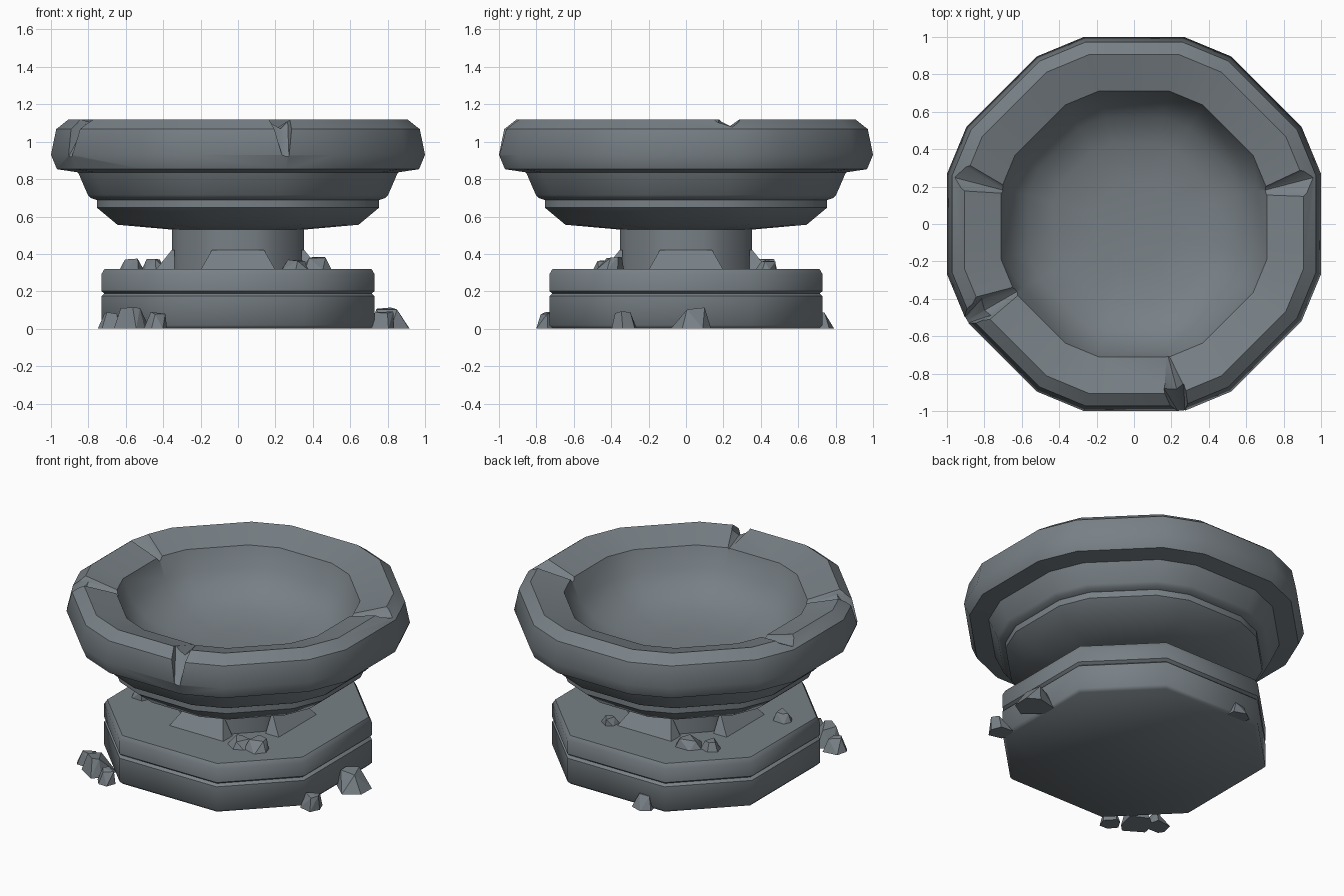
import bpy, bmesh, math, random
from mathutils import Vector

if "Cube" in bpy.data.objects:
    bpy.data.objects.remove(bpy.data.objects["Cube"])

random.seed(4)
stone = bpy.data.materials.new("blue_grey_stone")
stone.diffuse_color = (0.188, 0.217, 0.238, 1)
stone.use_nodes = True
stone.node_tree.nodes["Principled BSDF"].inputs["Base Color"].default_value = stone.diffuse_color

ANG8 = [90 * q + a for q in range(4) for a in (25.9, 64.1)]
ANG16 = [90 * q + a for q in range(4) for a in (15, 30, 60, 75)]


def finish(bm, name, smooth=None):
    bmesh.ops.recalc_face_normals(bm, faces=bm.faces)
    me = bpy.data.meshes.new(name)
    bm.to_mesh(me)
    bm.free()
    ob = bpy.data.objects.new(name, me)
    bpy.context.collection.objects.link(ob)
    me.materials.append(stone)
    if smooth:
        shade(ob, smooth)
    return ob


def shade(ob, deg):
    bpy.ops.object.select_all(action='DESELECT')
    ob.select_set(True)
    bpy.context.view_layer.objects.active = ob
    bpy.ops.object.shade_smooth_by_angle(angle=math.radians(deg))


def stack(name, profile, angles, smooth=None):
    """Closed solid from (half width, z) rings, capped at both ends."""
    bm = bmesh.new()
    k = 1 / math.cos(math.radians(angles[0]))
    rings = [[bm.verts.new((r * k * math.cos(math.radians(a)),
                            r * k * math.sin(math.radians(a)), z)) for a in angles]
             for r, z in profile]
    n = len(angles)
    for lo, hi in zip(rings, rings[1:]):
        for i in range(n):
            bm.faces.new((lo[i], lo[(i + 1) % n], hi[(i + 1) % n], hi[i]))
    bm.faces.new(rings[0])
    bm.faces.new(rings[-1])
    return finish(bm, name, smooth)


def hull(name, pts):
    bm = bmesh.new()
    vs = [bm.verts.new(p) for p in pts]
    bmesh.ops.convex_hull(bm, input=vs)
    bmesh.ops.dissolve_limit(bm, angle_limit=0.02, verts=bm.verts, edges=bm.edges)
    return finish(bm, name)


# two-step plinth with chamfered corners and a groove between the steps
stack("plinth", [(0.712, 0), (0.731, 0.019), (0.731, 0.174), (0.714, 0.188),
                 (0.731, 0.202), (0.731, 0.29), (0.714, 0.32)], ANG8, 47)

# four sloping footings around the stem
for q in range(4):
    c, s = round(math.cos(q * math.pi / 2)), round(math.sin(q * math.pi / 2))
    pts = [(-.2, -.44, .315), (.2, -.44, .315), (-.14, -.355, .42), (.14, -.355, .42),
           (-.2, -.34, .315), (.2, -.34, .315), (-.14, -.34, .42), (.14, -.34, .42)]
    hull("stem_footing", [(x * c - y * s, x * s + y * c, z) for x, y, z in pts])

# stem and basin: stepped underside, heavy rim, hollow inside
bowl = stack("basin_and_stem", [
    (0.352, 0.315), (0.352, 0.53), (0.645, 0.556), (0.755, 0.648), (0.755, 0.688),
    (0.785, 0.698), (0.803, 0.716), (0.855, 0.836), (0.968, 0.853), (1.0, 0.93),
    (0.972, 1.067), (0.905, 1.12), (0.71, 1.06), (0.66, 0.93), (0.57, 0.83),
    (0.43, 0.765), (0.22, 0.735)], ANG16)

# V-shaped chips cut in the rim: angle, groove line (r, z) to (r, z), half width
for deg, r0, z0, r1, z1, w in (
        (14.5, .68, 1.03, 1.06, 1.09, .085), (165.5, .68, 1.03, 1.06, 1.09, .085),
        (284.5, .68, 1.05, 1.1, 1.085, .075), (284.5, .87, 1.12, 1.1, .83, .06),
        (210, .68, 1.025, 1.1, 1.075, .085), (210, .87, 1.12, 1.1, .83, .06)):
    a = math.radians(deg)
    out, side = Vector((math.cos(a), math.sin(a), 0)), Vector((-math.sin(a), math.cos(a), 0))
    pts = []
    for r, z in ((r0, z0), (r1, z1)):
        pts.append(out * r + Vector((0, 0, z)))
        for k in (-1.2, 0.8):
            pts.append(out * r + side * k * w + Vector((0, 0, 1.14)))
    cutter = hull("chip_cutter", pts)
    cutter.hide_render = True
    m = bowl.modifiers.new("chip", 'BOOLEAN')
    m.operation, m.solver, m.object = 'DIFFERENCE', 'EXACT', cutter
    bpy.context.view_layer.objects.active = bowl
    bpy.ops.object.modifier_apply(modifier=m.name)
    bpy.data.objects.remove(cutter)
shade(bowl, 38)


# broken stones: x, y, base z, radius, height
def rubble(x, y, z, r, h):
    pts = []
    turn = random.uniform(0, 6)
    dx, dy = random.uniform(-.15, .15) * r, random.uniform(-.15, .15) * r
    for i in range(6):
        a = turn + i * math.pi / 3 + random.uniform(-.25, .25)
        b = r * random.uniform(.85, 1.1)
        pts.append((x + b * math.cos(a), y + b * math.sin(a), z))
        if i % 2 == 0 or i == 1:
            t = r * random.uniform(.5, .7)
            pts.append((x + dx + t * math.cos(a), y + dy + t * math.sin(a),
                        z + h * random.uniform(.85, 1)))
    hull("rubble_stone", pts)


for stone_data in (
        (0.81, 0.04, 0, .115, .115), (0.77, -0.33, 0, .075, .095), (-0.2, 0.73, 0, .07, .095),
        (-0.57, -0.65, 0, .105, .115), (-0.44, -0.74, 0, .07, .09), (-0.68, -0.59, 0, .075, .09),
        (0.42, -0.40, .315, .08, .07), (0.30, -0.43, .315, .08, .055),
        (-0.32, 0.42, .315, .09, .06), (-0.45, 0.38, .315, .07, .06),
        (-0.57, -0.2, .315, .065, .06), (0.26, 0.43, .315, .06, .05)):
    rubble(*stone_data)
